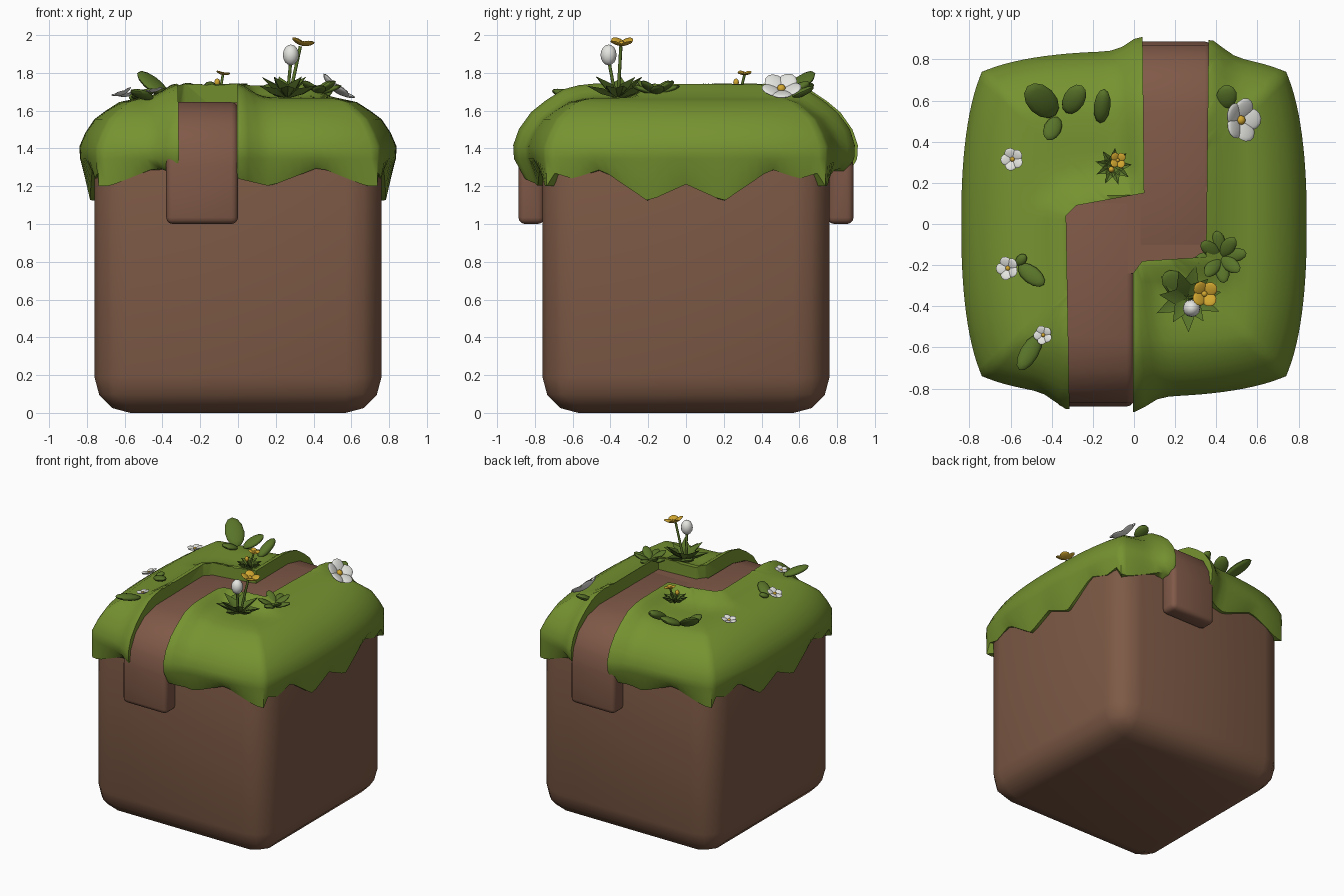
import bpy, bmesh, math
from mathutils import Matrix, Vector
from mathutils.geometry import intersect_point_line

if "Cube" in bpy.data.objects:
    bpy.data.objects.remove(bpy.data.objects["Cube"])

def material(name, rgb):
    m = bpy.data.materials.new(name)
    m.diffuse_color = (*rgb, 1)
    m.use_nodes = True
    m.node_tree.nodes["Principled BSDF"].inputs["Base Color"].default_value = m.diffuse_color
    return m

GRASS = material("grass green", (0.18, 0.29, 0.03))
LEAF = material("leaf green", (0.10, 0.175, 0.022))
DIRT = material("dirt brown", (0.205, 0.10, 0.06))
PATH = material("path brown", (0.215, 0.10, 0.064))
WHITE = material("petal white", (0.78, 0.78, 0.75))
YELLOW = material("petal yellow", (0.65, 0.39, 0.03))

def finish(bm, name, mats, angle=50):
    bmesh.ops.recalc_face_normals(bm, faces=bm.faces)
    me = bpy.data.meshes.new(name)
    bm.to_mesh(me)
    bm.free()
    ob = bpy.data.objects.new(name, me)
    bpy.context.collection.objects.link(ob)
    for m in mats:
        me.materials.append(m)
    smooth(ob, angle)
    return ob

def smooth(ob, angle):
    bpy.ops.object.select_all(action='DESELECT')
    ob.select_set(True)
    bpy.context.view_layer.objects.active = ob
    bpy.ops.object.shade_smooth_by_angle(angle=math.radians(angle))

def prism(bm, pts, axis_vec):
    """Extrude a closed outline along a vector."""
    f = bm.faces.new([bm.verts.new(p) for p in pts])
    ext = bmesh.ops.extrude_face_region(bm, geom=[f])
    bmesh.ops.translate(bm, vec=axis_vec,
                        verts=[v for v in ext['geom'] if isinstance(v, bmesh.types.BMVert)])

# Dirt block
bm = bmesh.new()
bmesh.ops.create_cube(bm, size=1, matrix=Matrix.Translation((0, 0, 0.8)) @ Matrix.Diagonal((1.52, 1.52, 1.6, 1)))
bmesh.ops.bevel(bm, geom=bm.edges[:], offset=0.19, segments=3, profile=0.5, affect='EDGES')
finish(bm, "dirt_block", [DIRT])

# Path: two strips folding over front and back, joined by a crosspiece
strip = [(0.13, 1.645), (-0.55, 1.645), (-0.70, 1.61), (-0.81, 1.53), (-0.87, 1.42), (-0.887, 1.3),
         (-0.887, 1.0), (-0.75, 1.0), (-0.75, 1.42), (-0.6, 1.5), (0.13, 1.5)]
for name, turn in (("front_path", 0), ("back_path", math.pi)):
    bm = bmesh.new()
    prism(bm, [(-0.38, y, z) for y, z in strip], (0.38, 0, 0))
    sharp = [e for e in bm.edges if e.calc_face_angle(0) > 1.2]
    bmesh.ops.bevel(bm, geom=sharp, offset=0.035, segments=3, profile=0.5, affect='EDGES')
    bmesh.ops.rotate(bm, verts=bm.verts, matrix=Matrix.Rotation(turn, 3, 'Z'))
    finish(bm, name, [PATH])
bm = bmesh.new()
bmesh.ops.create_cube(bm, size=1, matrix=Matrix.Translation((0, -0.03, 1.572)) @ Matrix.Diagonal((0.78, 0.42, 0.144, 1)))
finish(bm, "path_crosspiece", [PATH])

# Grass cap: square rings from the top centre over the rim to a ragged hem
left_edge = [(0.04, 1.1), (0.05, 0.15), (-0.28, 0.09), (-0.33, 0.04), (-0.31, -1.1)]
right_edge = [(-0.005, -1.1), (-0.005, -0.24), (0.04, -0.18), (0.35, -0.16), (0.365, 1.1)]

def lip(x, y):
    """Turf swells up beside the path."""
    best = 9
    for line in (left_edge, right_edge):
        for p, q in zip(line, line[1:]):
            c, t = intersect_point_line(Vector((x, y)), Vector(p), Vector(q))
            c = Vector(p).lerp(Vector(q), min(1, max(0, t))) 
            best = min(best, (Vector((x, y)) - c.to_2d()).length)
    return 0.075 * math.exp(-(best / 0.09) ** 2)

SIDE = [(0, 1.21), (0.2, 1.12), (0.45, 1.29), (0.6, 1.24), (0.7, 1.27), (0.8, 1.2)]
FRONT = [(0, 1.24), (0.17, 1.2), (0.43, 1.3), (0.68, 1.2), (0.8, 1.2)]

def hem(x, y, on_side):
    table, t = (SIDE, abs(y)) if on_side else (FRONT, abs(x))
    for (t0, z0), (t1, z1) in zip(table, table[1:]):
        if t <= t1:
            return z0 + (z1 - z0) * (t - t0) / (t1 - t0)
    return table[-1][1]

N = 30
loop = []
for k in range(4):
    for i in range(N):
        a, b = -1 + 2 * i / N, -1
        for _ in range(k):
            a, b = -b, a
        loop.append((a, b))
# radius, height (None = hem), corner rounding, outward lip, upward lip
rings = [(0.07 * i, 1.668, 0.02, 0, 1) for i in range(1, 8)]
rings += [(0.56, 1.66, 0.05, 0.1, 1), (0.63, 1.645, 0.08, 0.3, 0.9), (0.70, 1.60, 0.1, 0.6, 0.7),
          (0.76, 1.555, 0.11, 0.8, 0.5), (0.81, 1.48, 0.12, 1, 0.3), (0.84, 1.41, 0.12, 1, 0.1),
          (0.836, 1.345, 0.115, 1, 0), (0.785, None, 0.06, 0.9, 0), (0.72, None, 0.06, 0, 0),
          (0.66, 1.45, 0.1, 0, 0)]
bm = bmesh.new()
top = bm.verts.new((0, 0, 1.668))
prev = None
for r, z, k, lo, lu in rings:
    cur = []
    for a, b in loop:
        f = r * (1 - k * min(abs(a), abs(b)) ** 2.3)
        x, y = a * f, b * f
        s = lip(x, y) if lo + lu else 0
        zz = hem(x, y, abs(a) > abs(b)) if z is None else z
        ny = lo * s * (1 if b > 0 else -1) if abs(b) > 0.99 else 0
        cur.append(bm.verts.new((x, y + ny, zz + lu * s)))
    n = len(cur)
    for i in range(n):
        j = (i + 1) % n
        bm.faces.new((prev[i], prev[j], cur[j], cur[i]) if prev else (top, cur[j], cur[i]))
    prev = cur
bm.faces.new(prev)
grass = finish(bm, "grass_cap", [GRASS])

# Cut the path channel out of the grass
bm = bmesh.new()
prism(bm, [(x, y, 0.9) for x, y in left_edge + right_edge], (0, 0, 1.2))
cutter = finish(bm, "path_cutter", [GRASS])
cutter.hide_render = True
mod = grass.modifiers.new("channel", 'BOOLEAN')
mod.operation, mod.solver, mod.object = 'DIFFERENCE', 'EXACT', cutter
bpy.context.view_layer.objects.active = grass
bpy.ops.object.modifier_apply(modifier=mod.name)
bpy.data.objects.remove(cutter)
smooth(grass, 50)

# Plant helpers: material slots are 0 leaf, 1 white, 2 yellow
def frame(pos, az=0, pitch=0):
    return (Matrix.Translation(pos) @ Matrix.Rotation(math.radians(az), 4, 'Z')
            @ Matrix.Rotation(-math.radians(pitch), 4, 'Y'))

def blob(bm, M, size, mat, start=True):
    """Ellipsoid growing along +x of M, or centred on it."""
    L, W, T = size
    M = M @ Matrix.Translation((L / 2 if start else 0, 0, 0)) @ Matrix.Diagonal((L, W, T, 1))
    for v in bmesh.ops.create_uvsphere(bm, u_segments=12, v_segments=8, radius=0.5, matrix=M)['verts']:
        for f in v.link_faces:
            f.material_index = mat

def blade(bm, M, L, W):
    """Pointed leaf with a keel."""
    p = [bm.verts.new(M @ Vector(c)) for c in ((0, 0, 0), (L * .5, W / 2, .02), (L, 0, 0),
                                               (L * .5, -W / 2, .02), (L * .5, 0, -.012), (L * .5, 0, .008))]
    for a, b in ((0, 1), (1, 2), (2, 3), (3, 0)):
        bm.faces.new((p[a], p[b], p[5]))
        bm.faces.new((p[b], p[a], p[4]))

def flower(bm, M, r, n, mat, lift=20):
    for i in range(n):
        blob(bm, M @ frame((0, 0, 0), 360 * i / n + 40, lift), (r, r * 0.95, r * 0.22), mat)
    blob(bm, M @ Matrix.Translation((0, 0, r * 0.15)), (r * .4, r * .4, r * .35), 2, False)

def stem(bm, p, q, w=0.018):
    d = Vector(q) - Vector(p)
    M = Matrix.Translation((Vector(p) + Vector(q)) / 2) @ d.to_track_quat('Z', 'Y').to_matrix().to_4x4()
    bmesh.ops.create_cone(bm, segments=8, radius1=w / 2, radius2=w / 2, depth=d.length, matrix=M, cap_ends=True)

def plant(name, build):
    bm = bmesh.new()
    build(bm)
    finish(bm, name, [LEAF, WHITE, YELLOW])

# Tall plant with a bud and a yellow flower
def tall(bm):
    for i in range(11):
        blade(bm, frame((0.26, -0.36, 1.665), 360 * i / 11 + 10, 22 + 18 * (i % 2)), 0.18, 0.075)
    blob(bm, frame((0.25, -0.34, 1.67), 135, 25), (0.16, 0.11, 0.03), 0)
    stem(bm, (0.26, -0.37, 1.66), (0.28, -0.41, 1.87))
    stem(bm, (0.27, -0.36, 1.66), (0.33, -0.345, 1.94))
    blob(bm, frame((0.28, -0.41, 1.895)), (0.085, 0.085, 0.11), 1, False)
    flower(bm, frame((0.34, -0.34, 1.945), 180, 12), 0.075, 4, 2, 25)
plant("tall_yellow_flower", tall)

# Round-leaved rosette
def rosette(bm):
    for i in range(8):
        blob(bm, frame((0.42, -0.16, 1.69), 45 * i + 8, 18 + 12 * (i % 2)), (0.135, 0.07, 0.03), 0)
plant("rosette", rosette)

# Small yellow flower
def small_yellow(bm):
    for i in range(9):
        blade(bm, frame((-0.10, 0.28, 1.68), 40 * i + 5, 25), 0.10, 0.045)
    stem(bm, (-0.10, 0.28, 1.67), (-0.08, 0.31, 1.79), 0.014)
    stem(bm, (-0.10, 0.28, 1.67), (-0.11, 0.265, 1.74), 0.012)
    flower(bm, frame((-0.08, 0.31, 1.79), 180, 10), 0.045, 4, 2)
    blob(bm, frame((-0.11, 0.265, 1.75)), (0.03, 0.03, 0.04), 2, False)
plant("small_yellow_flower", small_yellow)

# Broad leaves at the back left
def broad(bm):
    for pos, az, pitch, size in (((-0.38, 0.53, 1.67), 135, 35, (0.24, 0.14, 0.05)),
                                 ((-0.33, 0.54, 1.67), 60, 25, (0.17, 0.105, 0.05)),
                                 ((-0.37, 0.52, 1.67), 245, 20, (0.13, 0.085, 0.04)),
                                 ((-0.165, 0.49, 1.66), 83, 28, (0.19, 0.08, 0.06))):
        blob(bm, frame(pos, az, pitch), size, 0)
plant("broad_leaves", broad)

# White flowers and their leaves: position, facing, tilt, radius, petals
whites = [((0.51, 0.505, 1.705), 180, 38, 0.115, 5), ((-0.59, 0.315, 1.675), 0, 10, 0.06, 5),
          ((-0.61, -0.215, 1.685), 0, 22, 0.062, 5), ((-0.44, -0.54, 1.70), 0, 12, 0.05, 5)]
for i, (pos, az, tilt, r, n) in enumerate(whites):
    plant(f"white_flower_{i + 1}", lambda bm: flower(bm, frame(pos, az, tilt), r, n, 1))

def low_leaves(bm):
    for pos, az, pitch, size in (((0.44, 0.56, 1.67), 80, 25, (0.13, 0.1, 0.04)),
                                 ((-0.57, -0.2, 1.665), 50, 20, (0.07, 0.05, 0.035)),
                                 ((-0.56, -0.2, 1.67), -38, 15, (0.16, 0.085, 0.04)),
                                 ((-0.46, -0.54, 1.665), 240, 12, (0.2, 0.09, 0.045))):
        blob(bm, frame(pos, az, pitch), size, 0)
plant("low_leaves", low_leaves)
